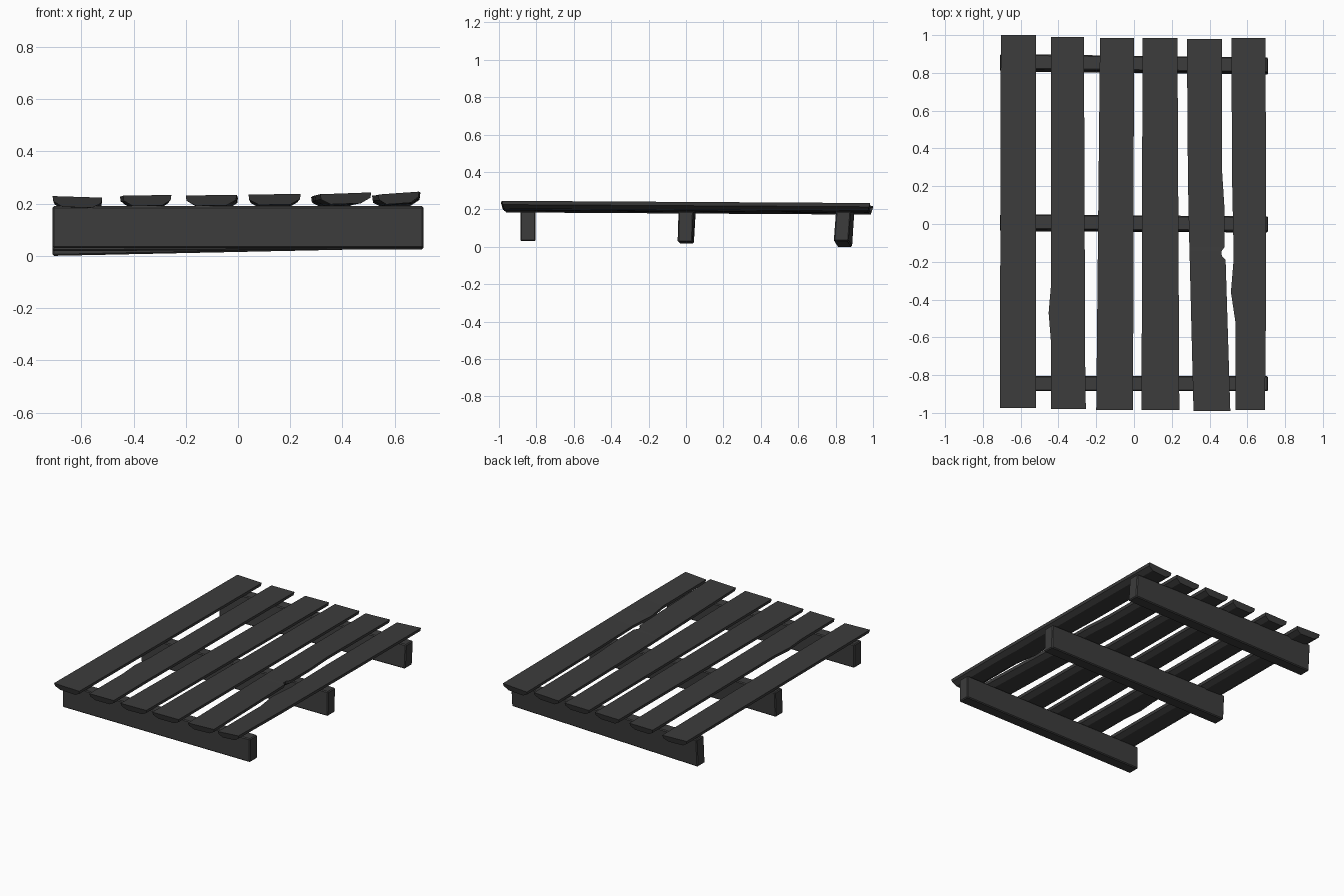
import bpy
import bmesh

cube = bpy.data.objects.get("Cube")
if cube:
    bpy.data.objects.remove(cube, do_unlink=True)

# One dark wood colour
wood = bpy.data.materials.new("charcoal_wood")
wood.use_nodes = True
colour = (0.045, 0.045, 0.045, 1)
wood.diffuse_color = colour
bsdf = wood.node_tree.nodes["Principled BSDF"]
bsdf.inputs["Base Color"].default_value = colour
bsdf.inputs["Roughness"].default_value = 0.9


def loft(name, rings, bevel=0.0):
    """Skin a list of closed cross-sections and cap both ends."""
    bm = bmesh.new()
    loops = [[bm.verts.new(p) for p in ring] for ring in rings]
    for a, b in zip(loops, loops[1:]):
        for i in range(len(a)):
            j = (i + 1) % len(a)
            bm.faces.new((a[i], a[j], b[j], b[i]))
    bm.faces.new(loops[0])
    bm.faces.new(loops[-1])
    bmesh.ops.recalc_face_normals(bm, faces=bm.faces)
    mesh = bpy.data.meshes.new(name)
    bm.to_mesh(mesh)
    bm.free()
    mesh.materials.append(wood)
    obj = bpy.data.objects.new(name, mesh)
    bpy.context.collection.objects.link(obj)
    if bevel:
        mod = obj.modifiers.new("worn_edges", "BEVEL")
        mod.width = bevel
        mod.segments = 1
    return obj


def slat(name, rows, z_left, z_right):
    """Board along y; rows are (y, left edge, right edge), underside rounded off."""
    rings = []
    for k, (y, x0, x1) in enumerate(rows):
        drop = 0.006 * (y + 1)
        end = {0: 1, len(rows) - 1: -1}.get(k, 0)
        ring = []
        # (fraction across, depth below the top)
        for f, d in ((0, 0), (1, 0), (0.985, 0.02), (0.8, 0.04),
                     (0.2, 0.04), (0.015, 0.02)):
            z = z_left + (z_right - z_left) * f - drop - d
            ring.append((x0 + (x1 - x0) * f, y + end * d * 0.3, z))
        rings.append(ring)
    loft(name, rings)


# Top boards, worn and slightly crooked
slat("slat_1", [(-0.975, -0.71, -0.52), (1.0, -0.705, -0.52)], 0.229, 0.223)
slat("slat_2", [(-0.98, -0.44, -0.255), (-0.62, -0.44, -0.26), (-0.47, -0.452, -0.26),
                (-0.33, -0.44, -0.26), (0.99, -0.44, -0.265)], 0.231, 0.233)
slat("slat_3", [(-0.985, -0.2, -0.005), (0.985, -0.18, 0.0)], 0.231, 0.234)
slat("slat_4", [(-0.985, 0.04, 0.24), (0.985, 0.045, 0.23)], 0.235, 0.237)
slat("slat_5", [(-0.99, 0.315, 0.51), (-0.19, 0.295, 0.485), (-0.17, 0.295, 0.465),
                (-0.145, 0.294, 0.463), (-0.12, 0.293, 0.48), (0.1, 0.288, 0.478),
                (0.3, 0.285, 0.465), (0.98, 0.28, 0.465)], 0.236, 0.243)
slat("slat_6", [(-0.985, 0.537, 0.693), (-0.52, 0.537, 0.698), (-0.36, 0.513, 0.698),
                (-0.18, 0.528, 0.698), (0.2, 0.52, 0.698), (0.985, 0.515, 0.697)],
     0.235, 0.246)


def bearer(name, y_left, y_right, low_left, low_right, lean_left, lean_right):
    """Cross beam along x whose lower edge may lean and sag."""
    rings = []
    for x, y, low, lean in ((-0.71, y_left, low_left, lean_left),
                            (0.71, y_right, low_right, lean_right)):
        rings.append([(x, y - 0.04, 0.19), (x, y + 0.04, 0.19),
                      (x, y + 0.04 + lean, low), (x, y - 0.04 + lean, low)])
    loft(name, rings, 0.006)


# Beams underneath
bearer("front_bearer", -0.845, -0.845, 0.03, 0.03, 0.0, 0.0)
bearer("middle_bearer", 0.012, 0.0, 0.018, 0.025, -0.01, -0.005)
bearer("back_bearer", 0.86, 0.842, 0.0, 0.03, -0.012, -0.012)
